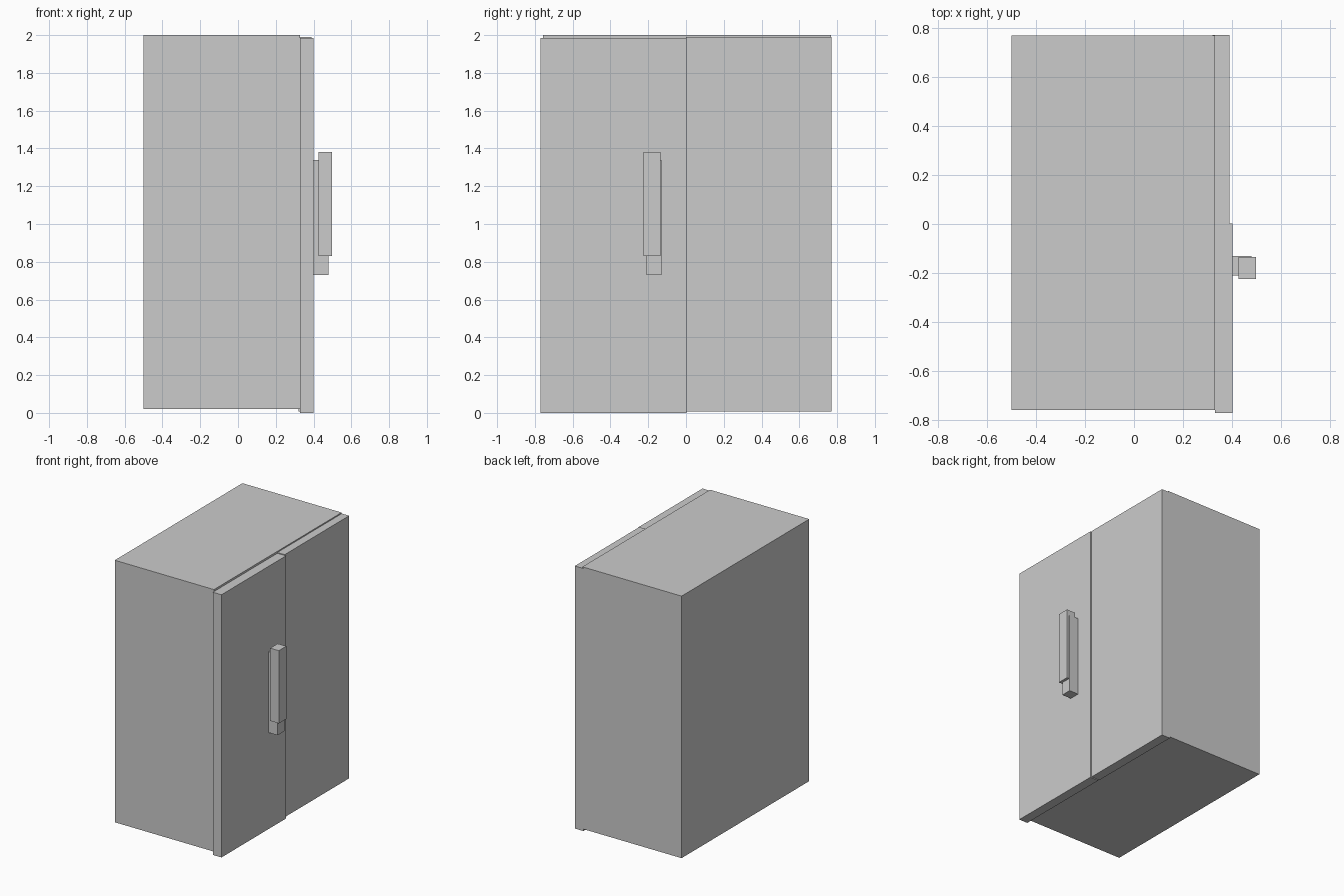
import bpy
from mathutils import Matrix, Vector
import bmesh

if "Cube" in bpy.data.objects:
    bpy.data.objects.remove(bpy.data.objects["Cube"])


def box(name, low, high):
    """Flat-faced box between two opposite corners."""
    low, high = Vector(low), Vector(high)
    bm = bmesh.new()
    place = Matrix.Translation((low + high) / 2) @ Matrix.Diagonal((*(high - low), 1))
    bmesh.ops.create_cube(bm, size=1, matrix=place)
    mesh = bpy.data.meshes.new(name)
    bm.to_mesh(mesh)
    bm.free()
    obj = bpy.data.objects.new(name, mesh)
    bpy.context.collection.objects.link(obj)
    return obj


# Main cabinet, raised slightly above the door bottoms
box("cabinet_body", (-0.5, -0.757, 0.02), (0.329, 0.767, 2.0))

# Two doors on the +x side, one standing slightly proud of the other
box("near_door", (0.329, -0.77, 0.0), (0.401, 0.003, 1.985))
box("far_door", (0.319, 0.0, 0.007), (0.39, 0.77, 1.991))

# Handle: mounting block with an offset grip bar
box("handle_mount", (0.395, -0.21, 0.73), (0.478, -0.13, 1.34))
box("handle_grip", (0.426, -0.224, 0.83), (0.498, -0.135, 1.38))
